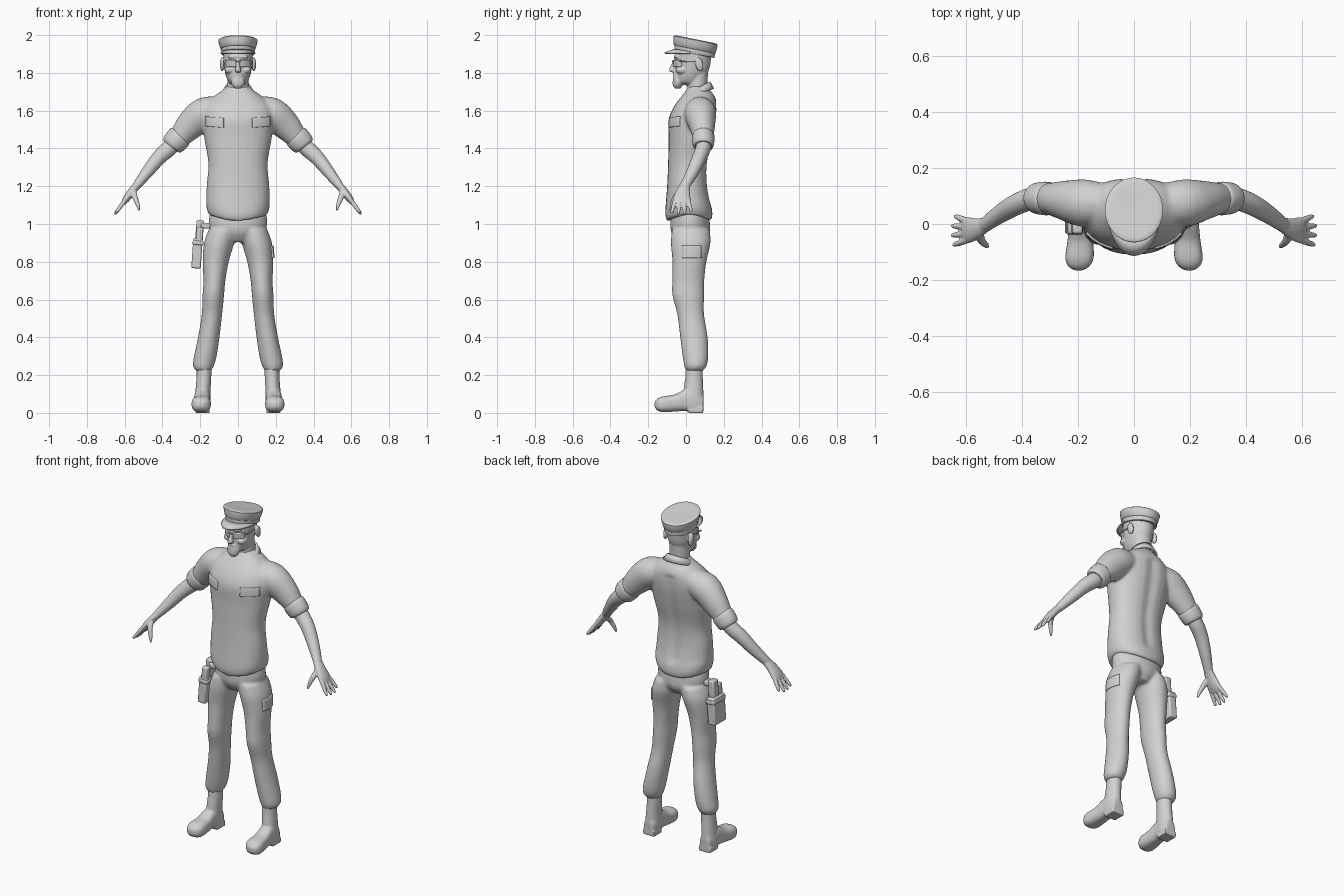
import bpy, bmesh, math
from mathutils import Vector, Matrix
from mathutils.bvhtree import BVHTree

cube = bpy.data.objects.get("Cube")
if cube:
    bpy.data.objects.remove(cube, do_unlink=True)

grey = bpy.data.materials.new("plain grey")
grey.use_nodes = True
grey.diffuse_color = (.64, .64, .64, 1)
grey.node_tree.nodes["Principled BSDF"].inputs["Base Color"].default_value = (.64, .64, .64, 1)


def smooth_path(rings, steps):
    """Catmull-Rom interpolation of ring tuples."""
    rows = [Vector(r) for r in rings]
    out = []
    for i in range(len(rows) - 1):
        a, b = rows[max(i - 1, 0)], rows[i]
        c, d = rows[i + 1], rows[min(i + 2, len(rows) - 1)]
        for s in range(steps):
            t = s / steps
            out.append(b + (c - a) * (t / 2) + (a * 2 - b * 5 + c * 4 - d) * (t * t / 2)
                       + (b * 3 - a - c * 3 + d) * (t ** 3 / 2))
    return out + [rows[-1]]


def loft(bm, rings, mode="Z", power=1.0, steps=4, sides=28):
    """Closed tube through (x, y, z, radius, radius) rings, level, facing y, or following the path."""
    path = smooth_path(rings, steps)
    loops = []
    for i, r in enumerate(path):
        u, v = Vector((1, 0, 0)), Vector((0, 1, 0))
        if mode == "Y":
            v = Vector((0, 0, 1))
        elif mode == "path":
            t = Vector(path[min(i + 1, len(path) - 1)][:3]) - Vector(path[max(i - 1, 0)][:3])
            t.normalize()
            v = (v - t * v.dot(t)).normalized()
            u = v.cross(t)
        loop = []
        for k in range(sides):
            a = math.tau * k / sides
            c, s = math.cos(a), math.sin(a)
            p = (Vector(r[:3]) + u * (r[3] * math.copysign(abs(c) ** power, c))
                 + v * (r[4] * math.copysign(abs(s) ** power, s)))
            loop.append(bm.verts.new(p))
        loops.append(loop)
    for a, b in zip(loops, loops[1:]):
        for k in range(sides):
            n = (k + 1) % sides
            bm.faces.new((a[k], a[n], b[n], b[k]))
    bm.faces.new(loops[0][::-1])
    bm.faces.new(loops[-1])


def ball(bm, place, size, tilt=0):
    m = Matrix.Translation(place) @ Matrix.Rotation(tilt, 4, "X") @ Matrix.Diagonal((*size, 1))
    bmesh.ops.create_uvsphere(bm, u_segments=20, v_segments=12, radius=1, matrix=m)


def box(bm, place, size, tilt=0):
    m = Matrix.Translation(place) @ Matrix.Rotation(tilt, 4, "Y") @ Matrix.Diagonal((*size, 1))
    bmesh.ops.create_cube(bm, size=1, matrix=m)


def mirror(bm):
    copy = bmesh.ops.duplicate(bm, geom=bm.verts[:] + bm.edges[:] + bm.faces[:])["geom"]
    for v in copy:
        if isinstance(v, bmesh.types.BMVert):
            v.co.x *= -1


def finish(name, bm, voxel=0, relax=3, bevel=0, thick=0):
    bmesh.ops.recalc_face_normals(bm, faces=bm.faces[:])
    mesh = bpy.data.meshes.new(name)
    bm.to_mesh(mesh)
    bm.free()
    mesh.materials.append(grey)
    mesh.polygons.foreach_set("use_smooth", [True] * len(mesh.polygons))
    mesh.set_sharp_from_angle(angle=math.radians(40))
    ob = bpy.data.objects.new(name, mesh)
    bpy.context.collection.objects.link(ob)
    if voxel:
        m = ob.modifiers.new("blend", "REMESH")
        m.mode, m.voxel_size, m.use_smooth_shade = "VOXEL", voxel, True
        m = ob.modifiers.new("relax", "SMOOTH")
        m.iterations, m.factor = relax, .5
    if thick:
        m = ob.modifiers.new("thickness", "SOLIDIFY")
        m.thickness, m.offset = thick, 0
    if bevel:
        m = ob.modifiers.new("bevel", "BEVEL")
        m.width, m.segments = bevel, 2
    return ob


def patch(name, target, corner, across, up, look, thick=.014, n=10):
    """Thin plate laid on the target's surface."""
    bpy.context.view_layer.update()
    tree = BVHTree.FromObject(target, bpy.context.evaluated_depsgraph_get())
    bm = bmesh.new()
    grid = {}
    for i in range(n + 1):
        for j in range(n + 1):
            p = Vector(corner) + Vector(across) * (i / n) + Vector(up) * (j / n)
            hit = tree.ray_cast(p, Vector(look))[0]
            if hit:
                grid[i, j] = bm.verts.new(hit)
    for i in range(n):
        for j in range(n):
            keys = [(i, j), (i + 1, j), (i + 1, j + 1), (i, j + 1)]
            if all(k in grid for k in keys):
                bm.faces.new([grid[k] for k in keys])
    return finish(name, bm, thick=thick)


# Shirt: sleeves first, mirrored, then the torso
bm = bmesh.new()
loft(bm, [(.1, .075, 1.605, .07, .07), (.18, .075, 1.585, .085, .085), (.25, .085, 1.525, .078, .07),
          (.3, .09, 1.47, .062, .057), (.34, .093, 1.43, .05, .048)], "path")
mirror(bm)
loft(bm, [(0, .015, 1.015, .155, .115), (0, .015, 1.06, .168, .125), (0, .008, 1.2, .166, .108),
          (0, .01, 1.32, .157, .105), (0, .025, 1.45, .178, .117), (0, .034, 1.55, .19, .127),
          (0, .05, 1.62, .18, .115), (0, .063, 1.67, .135, .092), (0, .065, 1.71, .08, .062),
          (0, .065, 1.73, .06, .05)], power=.9)
for v in bm.verts:
    if v.co.z < 1.1:  # hem rises at the sides
        v.co.z += .04 * (v.co.x / .165) ** 2
    if v.co.y > .07 and 1.1 < v.co.z < 1.64:  # groove along the spine
        v.co.y -= .012 * math.exp(-(v.co.x / .03) ** 2)
shirt = finish("shirt", bm, voxel=.009, relax=5)

# Rolled sleeve cuffs
bm = bmesh.new()
loft(bm, [(.302, .091, 1.468, .054, .05), (.31, .091, 1.46, .066, .06), (.345, .092, 1.422, .062, .056),
          (.355, .092, 1.41, .05, .046)], "path", steps=3)
mirror(bm)
finish("sleeve_cuffs", bm)

# Bare arms with hands
bm = bmesh.new()
loft(bm, [(.3, .093, 1.465, .04, .04), (.36, .092, 1.405, .043, .04), (.42, .07, 1.35, .039, .038),
          (.48, .035, 1.275, .032, .033), (.535, -.005, 1.205, .023, .026)], "path")
loft(bm, [(.525, 0, 1.215, .021, .025), (.56, -.015, 1.175, .021, .036), (.59, -.022, 1.135, .019, .046),
          (.608, -.024, 1.11, .012, .044)], "path")
for i in range(4):  # fingers fan out across the palm
    y, reach = -.058 + .023 * i, (.9, 1, 1, .8)[i]
    tip = Vector((.055 * reach, (i - 1.5) * .012, -.075 * reach))
    base = Vector((.598, y, 1.125))
    loft(bm, [(*(base + tip * t), r, r) for t, r in ((0, .012), (.4, .0115), (.85, .009), (1, .004))],
         "path", sides=10)
loft(bm, [(.555, -.03, 1.175, .017, .015), (.545, -.06, 1.14, .015, .013), (.53, -.075, 1.1, .011, .01),
          (.523, -.083, 1.07, .005, .005)], "path", sides=12)
mirror(bm)
finish("arms_and_hands", bm, voxel=.0045, relax=2)

# Trousers: one leg mirrored, plus the hips
bm = bmesh.new()
loft(bm, [(.08, .025, .97, .075, .1), (.1, .025, .9, .08, .105), (.118, .018, .8, .069, .09),
          (.125, .012, .7, .058, .085), (.131, .012, .62, .057, .084), (.138, .025, .52, .054, .071),
          (.155, .042, .4, .057, .073), (.173, .05, .3, .06, .068), (.183, .05, .25, .056, .06),
          (.183, .045, .225, .042, .048)])
mirror(bm)
loft(bm, [(0, .02, 1.08, .145, .095), (0, .022, 1.0, .155, .105), (0, .024, .95, .13, .1),
          (0, .024, .905, .06, .07)])
trousers = finish("trousers", bm, voxel=.009, relax=4)

# Boots: shaft, foot and heel
bm = bmesh.new()
loft(bm, [(.18, .045, .27, .04, .046), (.18, .043, .2, .039, .046), (.185, .04, .12, .04, .052),
          (.187, .045, .06, .042, .05)])
loft(bm, [(.186, .092, .045, .03, .045), (.187, .05, .06, .042, .06), (.19, 0, .068, .042, .058),
          (.192, -.06, .052, .046, .045), (.195, -.12, .046, .051, .042), (.197, -.15, .044, .039, .032),
          (.198, -.166, .044, .016, .014)], "Y", power=.75)
box(bm, (.188, .052, .015), (.076, .078, .03))
mirror(bm)
for v in bm.verts:
    v.co.z = max(v.co.z, 0)
finish("boots", bm, voxel=.006, relax=3)

# Head: ears and eye sockets mirrored, then skull, neck and face
bm = bmesh.new()
ball(bm, (.084, .07, 1.845), (.012, .021, .038), .2)
ball(bm, (.045, -.02, 1.815), (.026, .035, .022))
mirror(bm)
loft(bm, [(0, .03, 1.735, .03, .035), (0, .02, 1.75, .048, .066), (0, .022, 1.78, .063, .078),
          (0, .033, 1.82, .072, .09), (0, .036, 1.87, .077, .096), (0, .04, 1.92, .077, .095),
          (0, .04, 1.95, .06, .07)])
loft(bm, [(0, .06, 1.65, .062, .058), (0, .06, 1.72, .058, .053), (0, .065, 1.82, .056, .053)])
loft(bm, [(0, -.05, 1.875, .009, .012), (0, -.066, 1.84, .01, .014), (0, -.073, 1.812, .016, .017),
          (0, -.062, 1.803, .012, .012)], sides=12)  # nose
loft(bm, [(0, -.045, 1.785, .03, .02), (0, -.042, 1.76, .038, .028), (0, -.044, 1.735, .032, .026),
          (0, -.044, 1.718, .018, .016)])  # goatee
ball(bm, (0, -.058, 1.79), (.026, .011, .006))
ball(bm, (0, -.058, 1.776), (.022, .011, .006))
ball(bm, (0, -.048, 1.885), (.055, .016, .012))
head = finish("head", bm, voxel=.0045, relax=3)

# Glasses: lenses over the eyes and side arms to the ears
for side, sign in (("left", 1), ("right", -1)):
    patch(side + "_lens", head, (sign * .011, -.5, 1.832), (sign * .048, 0, 0), (0, 0, .036),
          (0, 1, 0), thick=.018)
bm = bmesh.new()
box(bm, (.0765, .015, 1.862), (.006, .1, .008))
mirror(bm)
box(bm, (0, -.068, 1.862), (.03, .012, .007))
finish("glasses_frame", bm, bevel=.002)

# Cap, sheared so that it sits higher at the front
bm = bmesh.new()
loft(bm, [(0, .045, 1.9, .084, .1), (0, .045, 1.902, .088, .106), (0, .046, 1.925, .089, .107),
          (0, .046, 1.928, .093, .111), (0, .05, 1.967, .104, .116), (0, .05, 1.976, .101, .113),
          (0, .05, 1.979, .085, .097), (0, .05, 1.976, .02, .02)], steps=2, sides=40)
for v in bm.verts:
    v.co.z -= .2 * (v.co.y - .045)
finish("cap", bm)

# Visor: crescent sloping forward
bm = bmesh.new()
rows = []
for k in range(25):
    a = math.pi * (k / 24 - .5) * .88
    s, c = math.sin(a), math.cos(a)
    inner = bm.verts.new((.087 * s, .045 - .1 * c, 1.905 + .02 * c))
    out = max(0, c - .18)
    outer = bm.verts.new((.092 * s, .038 - .1 * c - .062 * out, 1.902 + .003 * c))
    rows.append((inner, outer))
for (a, b), (c, d) in zip(rows, rows[1:]):
    bm.faces.new((a, b, d, c))
finish("visor", bm, thick=.008)

# Collar: folded band with two pointed wings at the front
bm = bmesh.new()
rows = []
for k in range(33):
    a = .22 + (math.tau - .44) * k / 32
    s, c = math.sin(a), math.cos(a)
    back, wing = (1 - c) / 2, max(0, c) ** 3
    top = bm.verts.new((.066 * s, .062 - .062 * c, 1.685 + .068 * back))
    fall = bm.verts.new((.086 * s + math.copysign(.045, s) * wing, .064 - .08 * c - .03 * wing,
                         1.665 + .05 * back - .03 * wing))
    rows.append((top, fall))
for (a, b), (c, d) in zip(rows, rows[1:]):
    bm.faces.new((a, b, d, c))
finish("collar", bm, thick=.01)

# Pocket flaps on the chest and the left thigh
for side, sign in (("left", 1), ("right", -1)):
    patch(side + "_chest_flap", shirt, (sign * .075, -.5, 1.51), (sign * .092, 0, .008),
          (0, 0, .05), (0, 1, 0))
patch("thigh_pocket_flap", trousers, (.5, -.02, .82), (0, .1, 0), (0, 0, .065), (-1, 0, 0))

# Holster on the right thigh with the grip standing out of it
bm = bmesh.new()
box(bm, (-.217, .02, .845), (.05, .11, .16), .07)
box(bm, (-.212, .02, .9), (.058, .118, .025), .07)
box(bm, (-.204, .03, .955), (.04, .05, .13), .07)
box(bm, (-.204, -.015, .94), (.036, .04, .09), .07)
box(bm, (-.17, .02, .99), (.05, .05, .03))
finish("holster", bm, bevel=.008)
